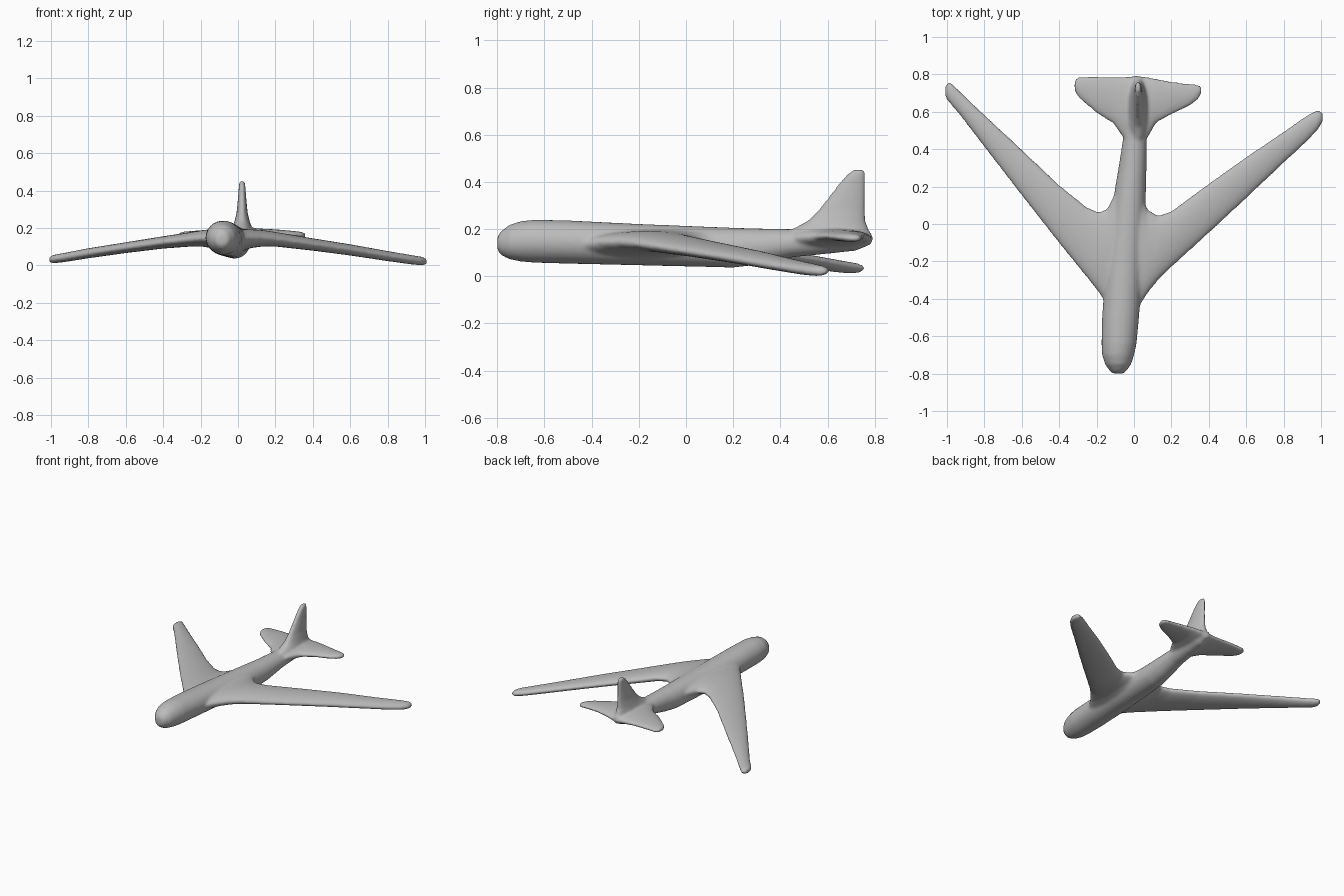
import bpy, bmesh, math
from mathutils import Vector

cube = bpy.data.objects.get("Cube")
if cube:
    bpy.data.objects.remove(cube, do_unlink=True)

grey = bpy.data.materials.new("plain grey")
grey.use_nodes = True
colour = (0.5, 0.5, 0.5, 1.0)
grey.diffuse_color = colour
grey.node_tree.nodes["Principled BSDF"].inputs["Base Color"].default_value = colour

SIDES = 24
bm = bmesh.new()


def loft(sections):
    """Skin elliptical rings, each given as centre, half axis, half axis."""
    rings = []
    for centre, a, b in sections:
        c, a, b = Vector(centre), Vector(a), Vector(b)
        angles = [2 * math.pi * i / SIDES for i in range(SIDES)]
        rings.append([bm.verts.new(c + a * math.cos(t) + b * math.sin(t)) for t in angles])
    for r, s in zip(rings, rings[1:]):
        for i in range(SIDES):
            j = (i + 1) % SIDES
            bm.faces.new((r[i], r[j], s[j], s[i]))
    bm.faces.new(rings[0])
    bm.faces.new(rings[-1])


def loft_span(stations):
    """Wing-like part: x, leading y, trailing y, middle z, thickness."""
    loft([((x, (lead + trail) / 2, z), (0, (trail - lead) / 2, 0), (0, 0, t / 2))
          for x, lead, trail, z, t in stations])


# Fuselage: y, middle x, width, bottom z, top z
body = [(-0.80, -0.085, 0.06, 0.11, 0.17), (-0.785, -0.085, 0.09, 0.09, 0.19),
        (-0.75, -0.085, 0.14, 0.072, 0.218), (-0.70, -0.085, 0.172, 0.062, 0.234),
        (-0.64, -0.08, 0.188, 0.057, 0.24), (-0.50, -0.072, 0.198, 0.053, 0.237),
        (-0.20, -0.05, 0.20, 0.046, 0.222), (0.05, -0.03, 0.18, 0.04, 0.212),
        (0.20, -0.018, 0.165, 0.036, 0.206), (0.30, -0.008, 0.15, 0.048, 0.203),
        (0.45, 0.004, 0.128, 0.08, 0.20), (0.60, 0.012, 0.12, 0.095, 0.205),
        (0.72, 0.018, 0.10, 0.108, 0.205), (0.785, 0.02, 0.06, 0.135, 0.185)]
loft([((x, y, (lo + hi) / 2), (w / 2, 0, 0), (0, 0, (hi - lo) / 2))
      for y, x, w, lo, hi in body])

# Wings, swept back and drooping, one skin from tip to tip
loft_span([(-1.008, 0.675, 0.745, 0.032, 0.03), (-0.985, 0.645, 0.762, 0.034, 0.046),
           (-0.93, 0.58, 0.71, 0.042, 0.05), (-0.80, 0.41, 0.585, 0.065, 0.054),
           (-0.60, 0.15, 0.40, 0.095, 0.058), (-0.40, -0.105, 0.21, 0.123, 0.066),
           (-0.25, -0.29, 0.09, 0.14, 0.078), (-0.19, -0.365, 0.065, 0.145, 0.088),
           (-0.145, -0.43, 0.08, 0.143, 0.10), (-0.10, -0.45, 0.17, 0.138, 0.115),
           (-0.03, -0.47, 0.20, 0.13, 0.12),
           (0.03, -0.44, 0.20, 0.137, 0.115), (0.07, -0.375, 0.08, 0.143, 0.10),
           (0.13, -0.30, 0.045, 0.145, 0.088), (0.20, -0.232, 0.07, 0.14, 0.078),
           (0.40, -0.05, 0.218, 0.112, 0.066), (0.60, 0.135, 0.36, 0.083, 0.06),
           (0.80, 0.325, 0.495, 0.05, 0.054), (0.93, 0.445, 0.585, 0.03, 0.05),
           (0.985, 0.505, 0.612, 0.023, 0.046), (1.008, 0.545, 0.595, 0.021, 0.03)])

# Tailplane
loft_span([(-0.318, 0.71, 0.77, 0.16, 0.026), (-0.295, 0.672, 0.79, 0.162, 0.036),
           (-0.20, 0.592, 0.79, 0.165, 0.046), (-0.11, 0.535, 0.785, 0.163, 0.058),
           (-0.05, 0.45, 0.788, 0.16, 0.075), (0.015, 0.43, 0.795, 0.158, 0.085),
           (0.07, 0.455, 0.787, 0.163, 0.075), (0.12, 0.54, 0.778, 0.168, 0.058),
           (0.20, 0.585, 0.762, 0.17, 0.046), (0.30, 0.632, 0.75, 0.165, 0.038),
           (0.342, 0.665, 0.746, 0.162, 0.034), (0.36, 0.695, 0.738, 0.161, 0.024)])

# Fin: z, front y, back y, thickness
fin = [(0.15, 0.42, 0.79, 0.12), (0.20, 0.45, 0.775, 0.105), (0.235, 0.515, 0.762, 0.082),
       (0.28, 0.56, 0.76, 0.06), (0.34, 0.607, 0.76, 0.048), (0.40, 0.652, 0.762, 0.038),
       (0.435, 0.685, 0.762, 0.034), (0.452, 0.71, 0.755, 0.024)]
loft([((0.022, (f + b) / 2, z), (t / 2, 0, 0), (0, (b - f) / 2, 0)) for z, f, b, t in fin])

bmesh.ops.recalc_face_normals(bm, faces=bm.faces)
mesh = bpy.data.meshes.new("airframe")
bm.to_mesh(mesh)
bm.free()
mesh.materials.append(grey)
airframe = bpy.data.objects.new("airframe", mesh)
bpy.context.collection.objects.link(airframe)

# Fuse the parts into one softly blended skin
remesh = airframe.modifiers.new("fuse", 'REMESH')
remesh.mode = 'VOXEL'
remesh.voxel_size = 0.009
remesh.use_smooth_shade = True
soften = airframe.modifiers.new("soften", 'SMOOTH')
soften.factor = 0.5
soften.iterations = 8
